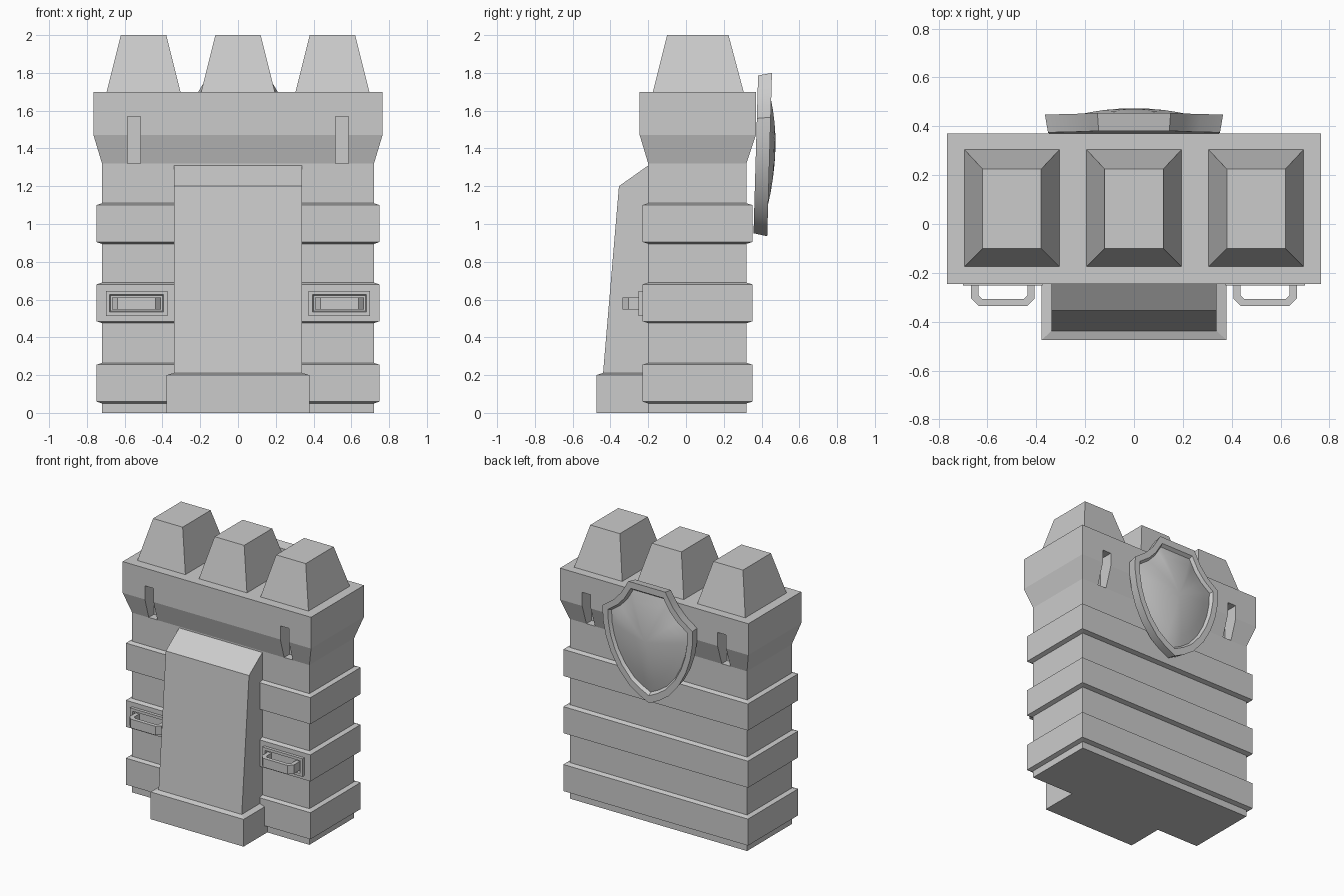
import bpy, bmesh
from mathutils import Vector

if "Cube" in bpy.data.objects:
    bpy.data.objects.remove(bpy.data.objects["Cube"])


def loft(name, rings, tip=None):
    """Skin a list of equal-length rings; cap the ends (or close on a tip)."""
    bm = bmesh.new()
    vs = [[bm.verts.new(p) for p in r] for r in rings]
    n = len(rings[0])
    for a, b in zip(vs, vs[1:]):
        for i in range(n):
            j = (i + 1) % n
            bm.faces.new((a[i], a[j], b[j], b[i]))
    bm.faces.new(vs[0])
    if tip:
        t = bm.verts.new(tip)
        for i in range(n):
            bm.faces.new((vs[-1][i], vs[-1][(i + 1) % n], t))
    else:
        bm.faces.new(vs[-1])
    bmesh.ops.recalc_face_normals(bm, faces=bm.faces)
    me = bpy.data.meshes.new(name)
    bm.to_mesh(me)
    bm.free()
    ob = bpy.data.objects.new(name, me)
    bpy.context.collection.objects.link(ob)
    return ob


def rect(x0, x1, y0, y1, z):
    return [(x0, y0, z), (x1, y0, z), (x1, y1, z), (x0, y1, z)]


def wall_rect(cx, cz, hx, hz, y):
    return [(cx - hx, y, cz - hz), (cx + hx, y, cz - hz),
            (cx + hx, y, cz + hz), (cx - hx, y, cz + hz)]


# Tower body with flared head
body = loft("tower_body", [rect(-.72, .72, -.20, .32, 0),
                           rect(-.72, .72, -.20, .32, 1.32),
                           rect(-.765, .765, -.245, .37, 1.47),
                           rect(-.765, .765, -.245, .37, 1.70)])

# Arrow slots cut into front and back of the head
for sx in (-.55, .55):
    for y0, y1 in ((-.4, -.14), (.26, .5)):
        cut = loft("slot_cutter", [rect(sx - .035, sx + .035, y0, y1, 1.321),
                                   rect(sx - .035, sx + .035, y0, y1, 1.57)])
        cut.hide_render = True
        mod = body.modifiers.new("slot", "BOOLEAN")
        mod.operation, mod.solver, mod.object = "DIFFERENCE", "EXACT", cut
        bpy.context.view_layer.objects.active = body
        bpy.ops.object.modifier_apply(modifier=mod.name)
        bpy.data.objects.remove(cut)

# Merlons
for cx in (-.5, 0, .5):
    loft("merlon", [rect(cx - .195, cx + .195, -.175, .305, 1.70),
                    rect(cx - .12, cx + .12, -.10, .225, 2.0)])

# Stone bands around the body
for z in (.05, .475, .895):
    loft("stone_band", [rect(-.72, .72, -.20, .32, z),
                        rect(-.75, .75, -.23, .352, z + .01),
                        rect(-.75, .75, -.23, .352, z + .205),
                        rect(-.72, .72, -.20, .32, z + .215)])

# Front buttress and its plinth
profile = [(-.18, 0), (-.44, 0), (-.44, .2), (-.355, 1.2), (-.20, 1.31), (-.18, 1.31)]
loft("buttress", [[(x, y, z) for y, z in profile] for x in (-.338, .338)])
loft("plinth", [rect(-.378, .378, -.475, -.19, 0),
                rect(-.378, .378, -.475, -.19, .2),
                rect(-.338, .338, -.438, -.19, .212)])

# Handles on recessed plates
grip = [(-.13, -.23), (-.13, -.305), (-.10, -.335), (.10, -.335), (.13, -.305), (.13, -.23),
        (.10, -.23), (.10, -.292), (.085, -.307), (-.085, -.307), (-.10, -.292), (-.10, -.23)]
for cx in (-.537, .537):
    loft("handle_plate", [wall_rect(cx, .58, .163, .066, -.22),
                          wall_rect(cx, .58, .163, .066, -.252),
                          wall_rect(cx, .58, .142, .046, -.252),
                          wall_rect(cx, .58, .137, .041, -.236)])
    loft("handle", [[(cx + x, y, z) for x, y in grip] for z in (.547, .612)])

# Shield on the back: tilted rim with a domed centre
half = [(.15, 1.80), (.18, 1.75), (.21, 1.70), (.275, 1.63), (.365, 1.565),
        (.363, 1.46), (.343, 1.35), (.305, 1.24), (.245, 1.13), (.16, 1.03), (.08, .975)]
outline = half + [(0, .935)] + [(-x, z) for x, z in reversed(half)]


def shield_ring(s, dy):
    pts = []
    for x, z in outline:
        zz = 1.40 + (z - 1.40) * s
        pts.append((x * s, .43 + .029 * (zz - .935) + dy, zz))
    return pts


rings = [shield_ring(.965, -.073), shield_ring(1, 0), shield_ring(.88, 0), shield_ring(.84, -.022)]
rings += [shield_ring(.84 * k, -.022 + .052 * (1 - k * k)) for k in (.8, .6, .4, .2)]
shield = loft("shield", rings, tip=(0, .4735, 1.40))
bpy.ops.object.select_all(action="DESELECT")
shield.select_set(True)
bpy.context.view_layer.objects.active = shield
bpy.ops.object.shade_smooth_by_angle(angle=.5)
